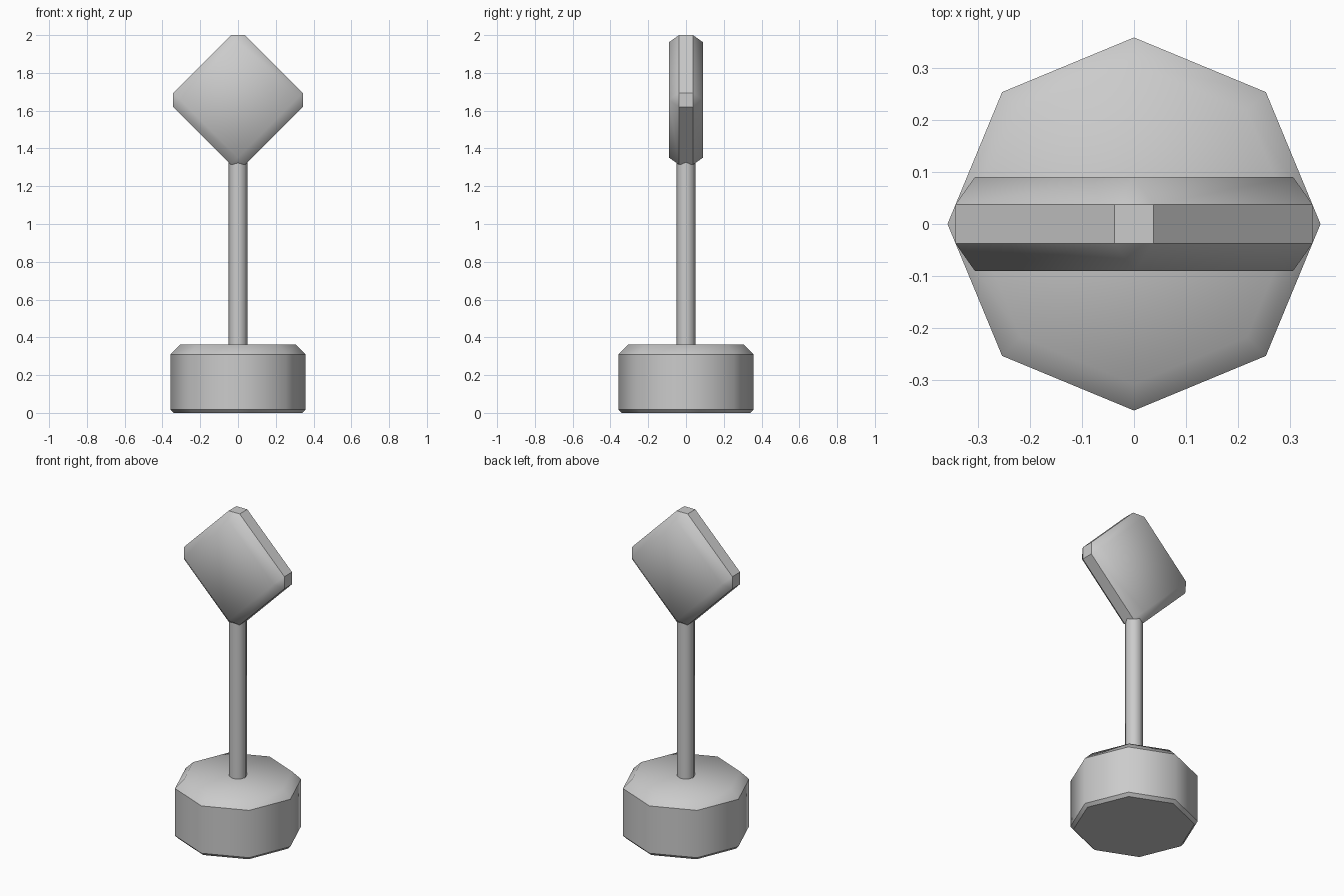
import bpy, bmesh, math
from mathutils import Matrix

if "Cube" in bpy.data.objects:
    bpy.data.objects.remove(bpy.data.objects["Cube"])


def finish(name, bm, is_sharp):
    """Smooth-shade the part, keeping the chosen edges sharp."""
    bmesh.ops.recalc_face_normals(bm, faces=bm.faces)
    for f in bm.faces:
        f.smooth = True
    for e in bm.edges:
        e.smooth = not is_sharp(e)
    mesh = bpy.data.meshes.new(name)
    bm.to_mesh(mesh)
    bm.free()
    obj = bpy.data.objects.new(name, mesh)
    bpy.context.collection.objects.link(obj)
    return obj


def lathe(name, profile, sharp_levels, sides=8):
    """Capped low-poly turned solid from (radius, z) points."""
    bm = bmesh.new()
    rings = [[bm.verts.new((r * math.cos(2 * math.pi * i / sides),
                            r * math.sin(2 * math.pi * i / sides), z))
              for i in range(sides)] for r, z in profile]
    for a, b in zip(rings, rings[1:]):
        for i in range(sides):
            j = (i + 1) % sides
            bm.faces.new((a[i], a[j], b[j], b[i]))
    bm.faces.new(rings[0][::-1])
    bm.faces.new(rings[-1])
    return finish(name, bm, lambda e: any(
        all(abs(v.co.z - z) < 1e-4 for v in e.verts) for z in sharp_levels))


# Octagonal weighted foot with chamfered rims
lathe("base", [(0.34, 0), (0.358, 0.018), (0.358, 0.31), (0.307, 0.361)],
      (0, 0.018, 0.31))

# Upright pole
lathe("pole", [(0.05, 0.34), (0.05, 1.36)], (0.34, 1.36))

# Diamond sign plate: bevelled box turned on its corner
half, thick, bevel = 0.269, 0.09, 0.053
bm = bmesh.new()
bmesh.ops.create_cube(bm, size=2)
bmesh.ops.scale(bm, vec=(half, thick, half), verts=bm.verts)
bmesh.ops.bevel(bm, geom=bm.edges[:], offset=bevel, offset_type='OFFSET',
                segments=1, affect='EDGES')
bmesh.ops.rotate(bm, matrix=Matrix.Rotation(math.pi / 4, 3, 'Y'), verts=bm.verts)
sign = finish("sign_plate", bm, lambda e: all(
    abs(v.co.y) < thick - 0.01 for v in e.verts))
sign.location.z = 1.657
